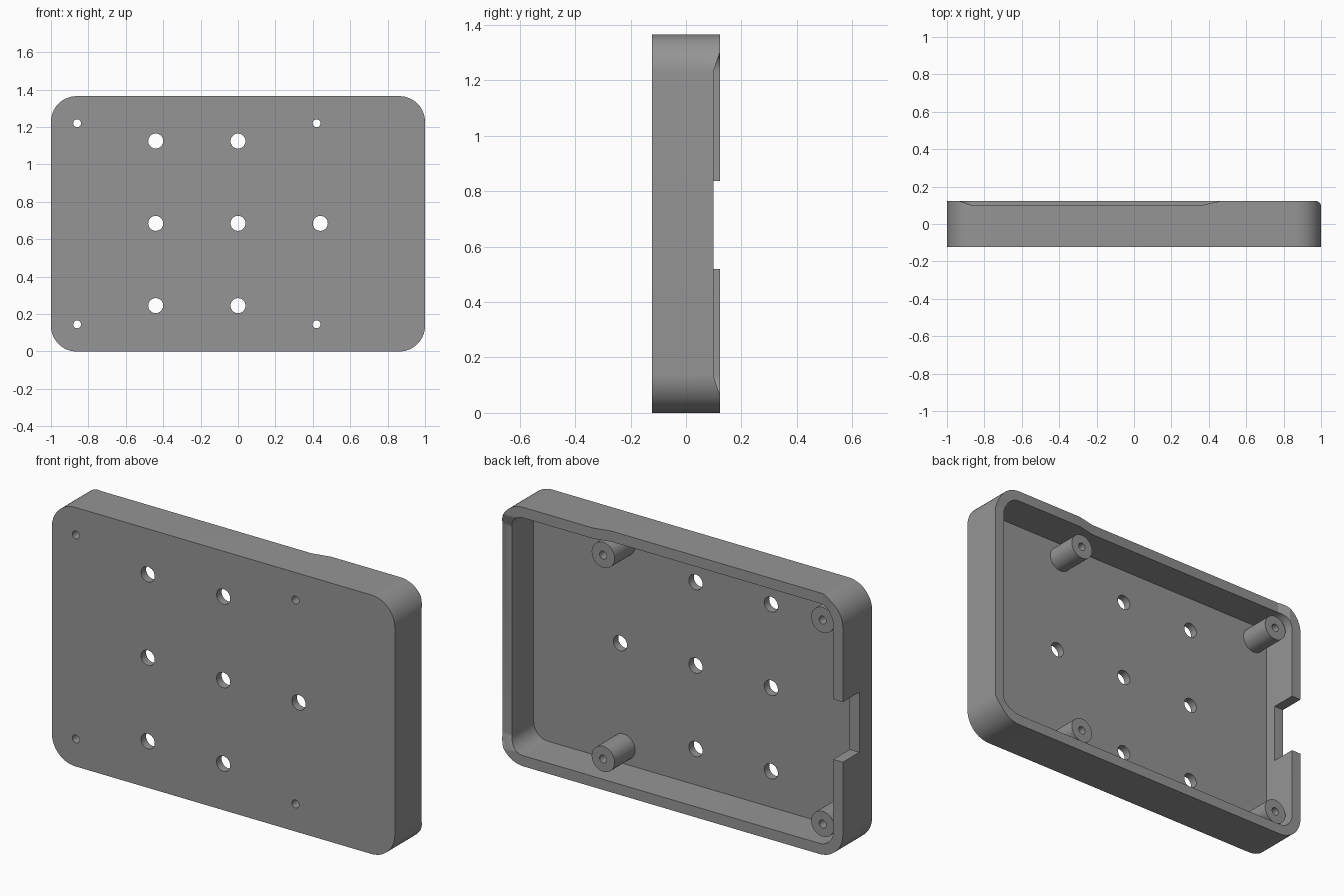
import bpy, bmesh, math
from mathutils import Vector

if "Cube" in bpy.data.objects:
    bpy.data.objects.remove(bpy.data.objects["Cube"])

HEIGHT, HALF_DEPTH, WALL, FLOOR = 1.365, 0.122, 0.056, -0.08

grey = bpy.data.materials.new("plain grey")
grey.diffuse_color = (0.3, 0.3, 0.3, 1)
grey.use_nodes = True
grey.node_tree.nodes["Principled BSDF"].inputs["Base Color"].default_value = grey.diffuse_color


def prism(name, points, axis, lo, hi):
    """Extrude a 2D outline along an axis; points hold the other two axes in xyz order."""
    def place(p, t):
        c = list(p)
        c.insert(axis, t)
        return Vector(c)
    bm = bmesh.new()
    a = [bm.verts.new(place(p, lo)) for p in points]
    b = [bm.verts.new(place(p, hi)) for p in points]
    n = len(points)
    bm.faces.new(a)
    bm.faces.new(b)
    for i in range(n):
        bm.faces.new((a[i], a[(i + 1) % n], b[(i + 1) % n], b[i]))
    bmesh.ops.recalc_face_normals(bm, faces=bm.faces)
    mesh = bpy.data.meshes.new(name)
    bm.to_mesh(mesh)
    bm.free()
    mesh.materials.append(grey)
    obj = bpy.data.objects.new(name, mesh)
    bpy.context.collection.objects.link(obj)
    return obj


def circle(x, z, r, n=40):
    return [(x + r * math.cos(math.tau * i / n), z + r * math.sin(math.tau * i / n))
            for i in range(n)]


def rounded_rect(x, z0, z1, r, n=14):
    pts = []
    for k, (cx, cz) in enumerate([(x - r, z1 - r), (r - x, z1 - r),
                                  (r - x, z0 + r), (x - r, z0 + r)]):
        for i in range(n + 1):
            t = math.pi / 2 * (k + i / n)
            pts.append((cx + r * math.cos(t), cz + r * math.sin(t)))
    return pts


def cut(obj, cutter):
    mod = obj.modifiers.new("cut", 'BOOLEAN')
    mod.operation, mod.solver, mod.object = 'DIFFERENCE', 'EXACT', cutter
    bpy.context.view_layer.objects.active = obj
    bpy.ops.object.modifier_apply(modifier=mod.name)
    bpy.data.objects.remove(cutter)


# Tray: rounded block with a pocket open at the back
tray = prism("tray", rounded_rect(1, 0, HEIGHT, 0.137), 1, -HALF_DEPTH, HALF_DEPTH)
cut(tray, prism("pocket", rounded_rect(1 - WALL, WALL, HEIGHT - WALL, 0.081), 1, FLOOR, 0.3))

# Lowered rim with ramped ends along the top and right walls
top_rim = [(-0.93, 0.3), (-0.93, 0.122), (-0.87, 0.1), (0.36, 0.1), (0.46, 0.122), (0.46, 0.3)]
cut(tray, prism("top_rim", top_rim, 2, 1.24, 1.5))
side_rim = [(0.3, 0.065), (0.122, 0.065), (0.1, 0.13), (0.1, 1.235), (0.122, 1.3), (0.3, 1.3)]
cut(tray, prism("side_rim", side_rim, 0, 0.87, 1.2))

# Port notch in the left wall
notch = [(-0.015, 0.52), (0.3, 0.52), (0.3, 0.837), (-0.015, 0.837)]
cut(tray, prism("notch", notch, 0, -1.2, -0.9))

# Large mounting holes through the floor
for x, z in [(-0.44, 0.245), (0, 0.245), (-0.44, 0.685), (0, 0.685),
             (0.44, 0.685), (-0.44, 1.125), (0, 1.125)]:
    cut(tray, prism("hole", circle(x, z, 0.04), 1, -0.3, 0))

# Bored standoffs at the four screw positions
parts = [tray]
for x in (-0.86, 0.42):
    for z in (0.145, 1.22):
        post = prism("standoff", circle(x, z, 0.067), 1, FLOOR, 0.09)
        for part in (tray, post):
            cut(part, prism("bore", circle(x, z, 0.021, 24), 1, -0.3, 0.3))
        parts.append(post)

# Smooth the rounded walls, keep hard edges
for obj in parts:
    bpy.ops.object.select_all(action='DESELECT')
    obj.select_set(True)
    bpy.context.view_layer.objects.active = obj
    bpy.ops.object.shade_smooth_by_angle(angle=math.radians(20))
